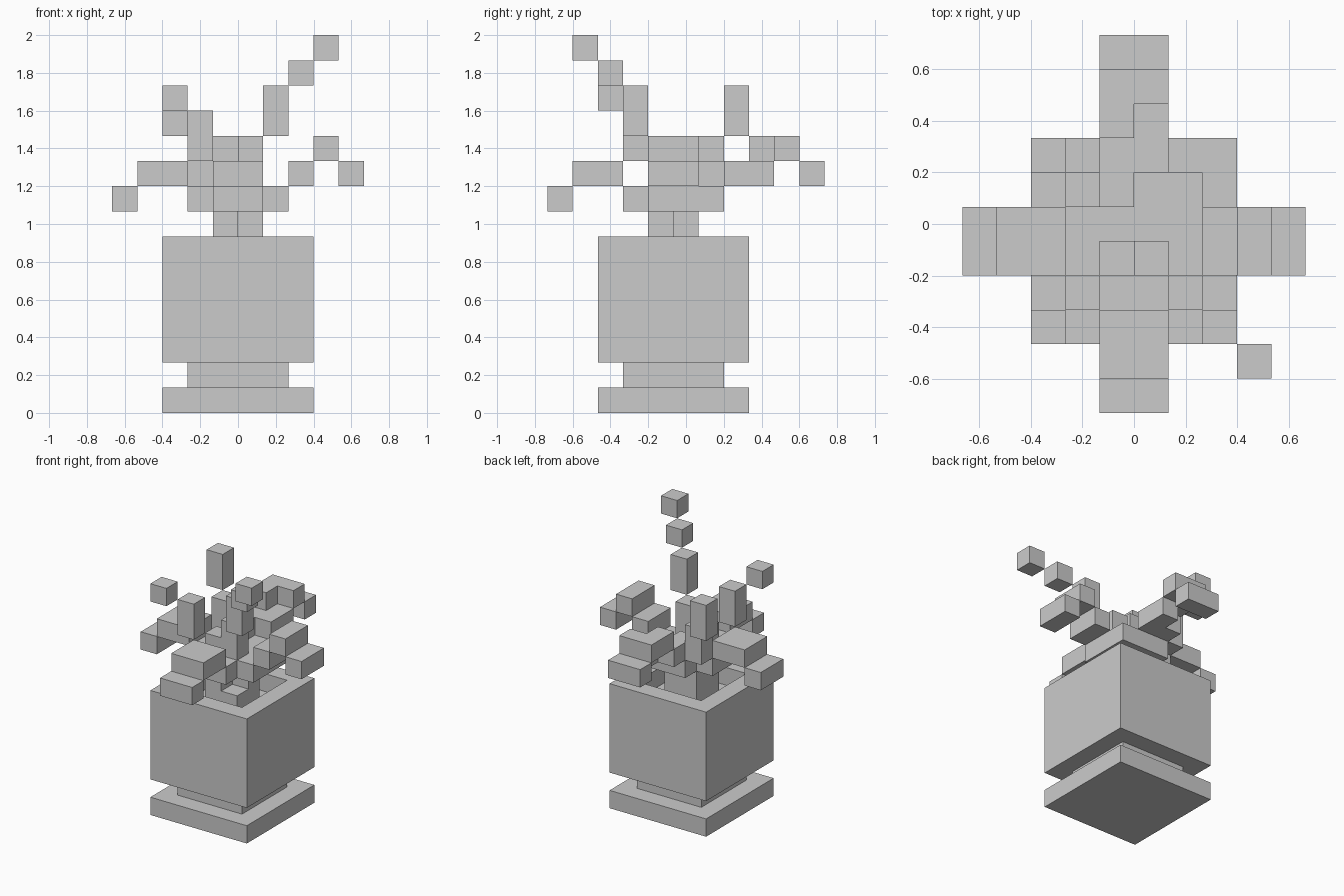
import bpy, bmesh, math
from mathutils import Vector

if "Cube" in bpy.data.objects:
    bpy.data.objects.remove(bpy.data.objects["Cube"])

U = 2 / 15                              # voxel size
ORIGIN = Vector((-5, -5.5, 0))          # grid corner, in voxels
MID = (4, 5)                            # two-voxel wide middle strip
parts = {}


def tier(inset, low, high):
    """Square slab of the pot, inset from its full width."""
    r = range(2 + inset, 8 - inset)
    return {(i, j, k) for i in r for j in r for k in range(low, high)}


def leaf(axis, sign, heights):
    """Two-wide leaf stepping outward from the stem along an axis."""
    cells = set()
    for d, k in enumerate(heights, 1):
        along = 5 + d if sign > 0 else 4 - d
        cells |= {(along, m, k) if axis == 0 else (m, along, k) for m in MID}
    return cells


def shoot(start, step, lengths):
    """Thin diagonal shoot: each step moves sideways and climbs its length."""
    (i, j, k), cells = start, set()
    for n in lengths:
        cells |= {(i, j, k + h) for h in range(n)}
        i, j, k = i + step[0], j + step[1], k + n
    return cells


# pot with stepped foot and a one voxel deep opening
parts["pot_foot"] = tier(0, 0, 1) | tier(1, 1, 2)
parts["pot_body"] = tier(0, 2, 7) - tier(1, 6, 7)
# stem with a stepped front right corner
parts["stem"] = tier(2, 6, 9) - {(5, 4, 7)}
# arching leaves, the back one with a ragged step
parts["left_leaf"] = leaf(0, -1, (8, 9, 9, 8))
parts["front_leaf"] = leaf(1, -1, (8, 9, 9, 8))
parts["right_leaf"] = leaf(0, 1, (8, 9, 10, 9)) | {(6, 6, 8)}
parts["back_leaf"] = (leaf(1, 1, (8, 9, 10, 10, 9)) - {(5, 8, 10)}) | {(5, 8, 9), (4, 6, 9)}
# thin shoots
parts["front_right_shoot"] = shoot((5, 4, 9), (1, -1), (2, 2, 1, 1))
parts["front_left_shoot"] = shoot((4, 4, 9), (-1, -1), (1, 2, 1))
parts["back_left_shoot"] = shoot((3, 6, 9), (-1, 1), (2, 2))

solid = set().union(*parts.values())


def build(name, cells):
    """Mesh only the exposed voxel faces, then merge flat areas."""
    bm = bmesh.new()
    for c in sorted(cells):
        for axis in range(3):
            for side in (0, 1):
                n = list(c)
                n[axis] += 2 * side - 1
                if tuple(n) in solid:
                    continue
                a, b = (axis + 1) % 3, (axis + 2) % 3
                quad = []
                for da, db in ((0, 0), (1, 0), (1, 1), (0, 1)):
                    p = Vector(c)
                    p[axis] += side
                    p[a] += da
                    p[b] += db
                    quad.append(bm.verts.new((p + ORIGIN) * U))
                bm.faces.new(quad if side else quad[::-1])
    bmesh.ops.remove_doubles(bm, verts=bm.verts, dist=1e-4)
    bmesh.ops.dissolve_limit(bm, angle_limit=math.radians(1), verts=bm.verts, edges=bm.edges)
    me = bpy.data.meshes.new(name)
    bm.to_mesh(me)
    bm.free()
    bpy.context.collection.objects.link(bpy.data.objects.new(name, me))


for part_name, part_cells in parts.items():
    build(part_name, part_cells)
